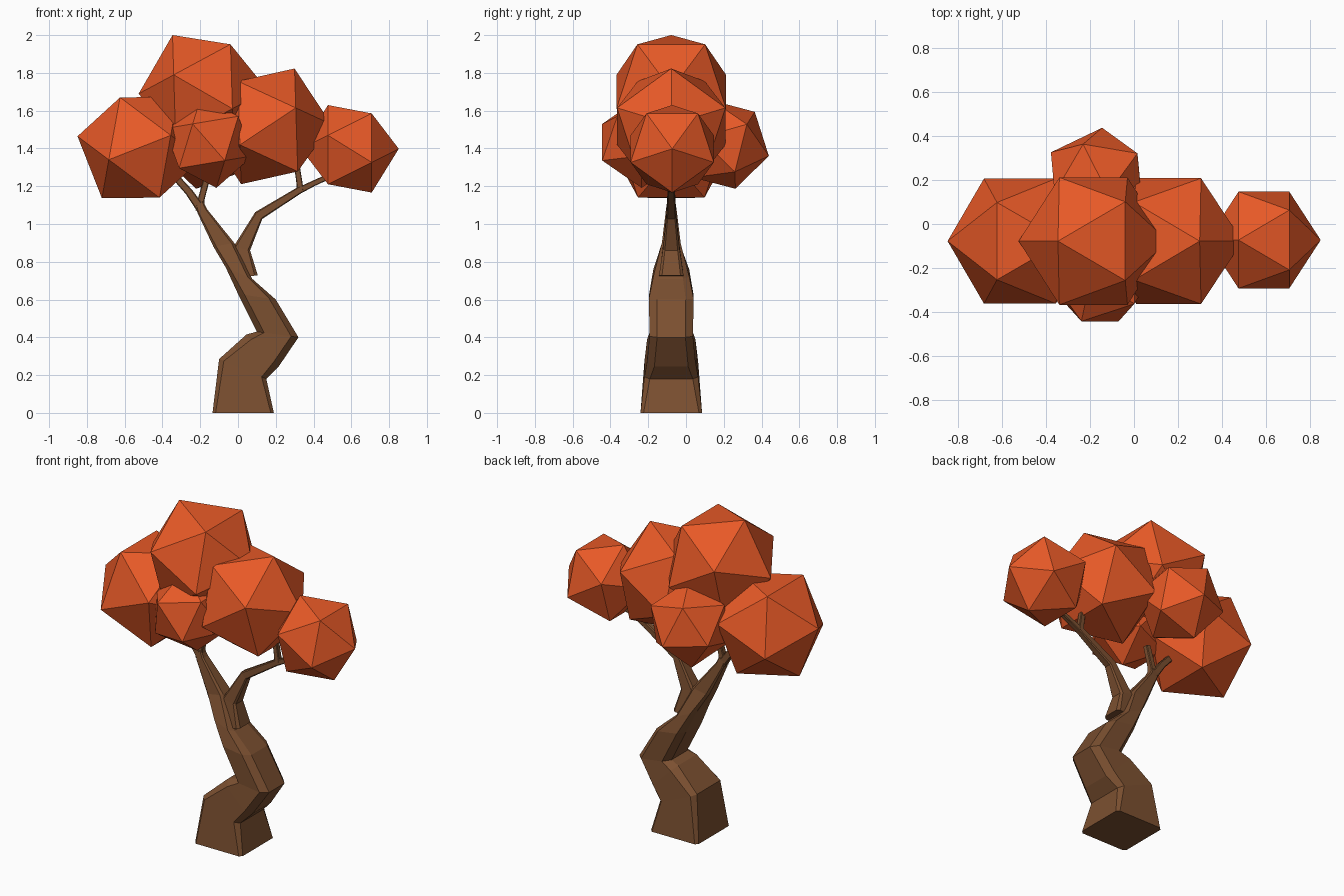
import bpy, bmesh, math
from mathutils import Vector, Matrix

if "Cube" in bpy.data.objects:
    bpy.data.objects.remove(bpy.data.objects["Cube"])

YC = -0.078  # the trunk and the main clumps share this plane


def material(name, color):
    m = bpy.data.materials.new(name)
    m.diffuse_color = color
    m.use_nodes = True
    m.node_tree.nodes["Principled BSDF"].inputs["Base Color"].default_value = m.diffuse_color
    return m


LEAF = material("autumn_leaf", (0.80, 0.10, 0.02, 1))
BARK = material("bark", (0.20, 0.08, 0.03, 1))


def finish(name, bm, mat):
    bmesh.ops.recalc_face_normals(bm, faces=bm.faces[:])
    me = bpy.data.meshes.new(name)
    bm.to_mesh(me)
    bm.free()
    me.materials.append(mat)
    ob = bpy.data.objects.new(name, me)
    bpy.context.collection.objects.link(ob)
    return ob


def clump(name, center, radius, rot):
    bm = bmesh.new()
    bmesh.ops.create_icosphere(bm, subdivisions=1, radius=radius,
                               matrix=Matrix.Translation(center) @ rot.to_4x4())
    return finish(name, bm, LEAF)


def loft(name, rings):
    """Each ring: left (x, z), right (x, z), half depth, corner chamfer."""
    bm = bmesh.new()
    loops = []
    for (lx, lz), (rx, rz), d, c in rings:
        k = 1 - c
        uv = [(1, -k), (1, k), (k, 1), (-k, 1), (-1, k), (-1, -k), (-k, -1), (k, -1)]
        mx, mz, hx, hz = (lx + rx) / 2, (lz + rz) / 2, (rx - lx) / 2, (rz - lz) / 2
        loops.append([bm.verts.new((mx + u * hx, YC + v * d, mz + u * hz)) for u, v in uv])
    for a, b in zip(loops, loops[1:]):
        for i in range(8):
            j = (i + 1) % 8
            bm.faces.new((a[i], a[j], b[j], b[i]))
    bm.faces.new(loops[0][::-1])
    bm.faces.new(loops[-1])
    return finish(name, bm, BARK)


def branch(name, path):
    """Path points: x, z, half width."""
    rings = []
    for i, (x, z, w) in enumerate(path):
        p, q = path[max(i - 1, 0)], path[min(i + 1, len(path) - 1)]
        t = Vector((q[0] - p[0], q[1] - p[1])).normalized()
        n = Vector((t.y, -t.x)) * w
        rings.append(((x - n.x, z - n.y), (x + n.x, z + n.y), w, 0.25))
    return loft(name, rings)


# twisting trunk, running on into the left limb
loft("trunk", [
    ((-0.135, 0.0), (0.19, 0.0), 0.163, 0.10),
    ((-0.10, 0.285), (0.15, 0.18), 0.142, 0.2),
    ((0.045, 0.415), (0.215, 0.245), 0.128, 0.3),
    ((0.10, 0.43), (0.32, 0.40), 0.115, 0.35),
    ((0.0, 0.63), (0.20, 0.60), 0.118, 0.35),
    ((-0.065, 0.77), (0.075, 0.71), 0.095, 0.35),
    ((-0.13, 0.88), (-0.02, 0.90), 0.05, 0.25),
    ((-0.215, 1.06), (-0.165, 1.08), 0.028, 0.25),
    ((-0.225, 1.10), (-0.185, 1.12), 0.022, 0.25),
])

# right limb and the thin twigs
branch("right_limb", [(0.04, 0.72, 0.065), (0.02, 0.87, 0.045),
                      (0.11, 1.045, 0.026), (0.335, 1.185, 0.018)])
branch("right_twig_up", [(0.33, 1.175, 0.018), (0.325, 1.22, 0.016), (0.31, 1.32, 0.015)])
branch("right_twig_out", [(0.31, 1.17, 0.018), (0.40, 1.215, 0.015), (0.50, 1.26, 0.014)])
branch("left_twig_out", [(-0.19, 1.07, 0.024), (-0.26, 1.17, 0.02), (-0.35, 1.27, 0.018)])
branch("left_twig_up", [(-0.20, 1.07, 0.024), (-0.195, 1.13, 0.018), (-0.16, 1.26, 0.016)])

# foliage clumps turned about y: centre, radius, tilt of the foremost edge
for name, c, r, edge in [
    ("foliage_left", (-0.52, YC, 1.405), 0.335, 21.5),
    ("foliage_top", (-0.185, YC, 1.70), 0.341, -30.0),
    ("foliage_right", (0.158, YC, 1.517), 0.337, 33.5),
    ("foliage_far_right", (0.592, -0.073, 1.398), 0.259, -31.7),
    ("foliage_front", (-0.155, -0.235, 1.433), 0.245, -48.8),
]:
    clump(name, c, r, Matrix.Rotation(math.radians(58.28 - edge), 3, 'Y'))

# back clump, aimed by two neighbouring corners
az = Vector((0.10, 0.965, -0.24)).normalized()
ax = Vector((-0.24, 0.70, 0.675))
ax = (ax - az * ax.dot(az)).normalized()
clump("foliage_back", (-0.17, 0.20, 1.42), 0.247,
      Matrix((ax, az.cross(ax), az)).transposed())
